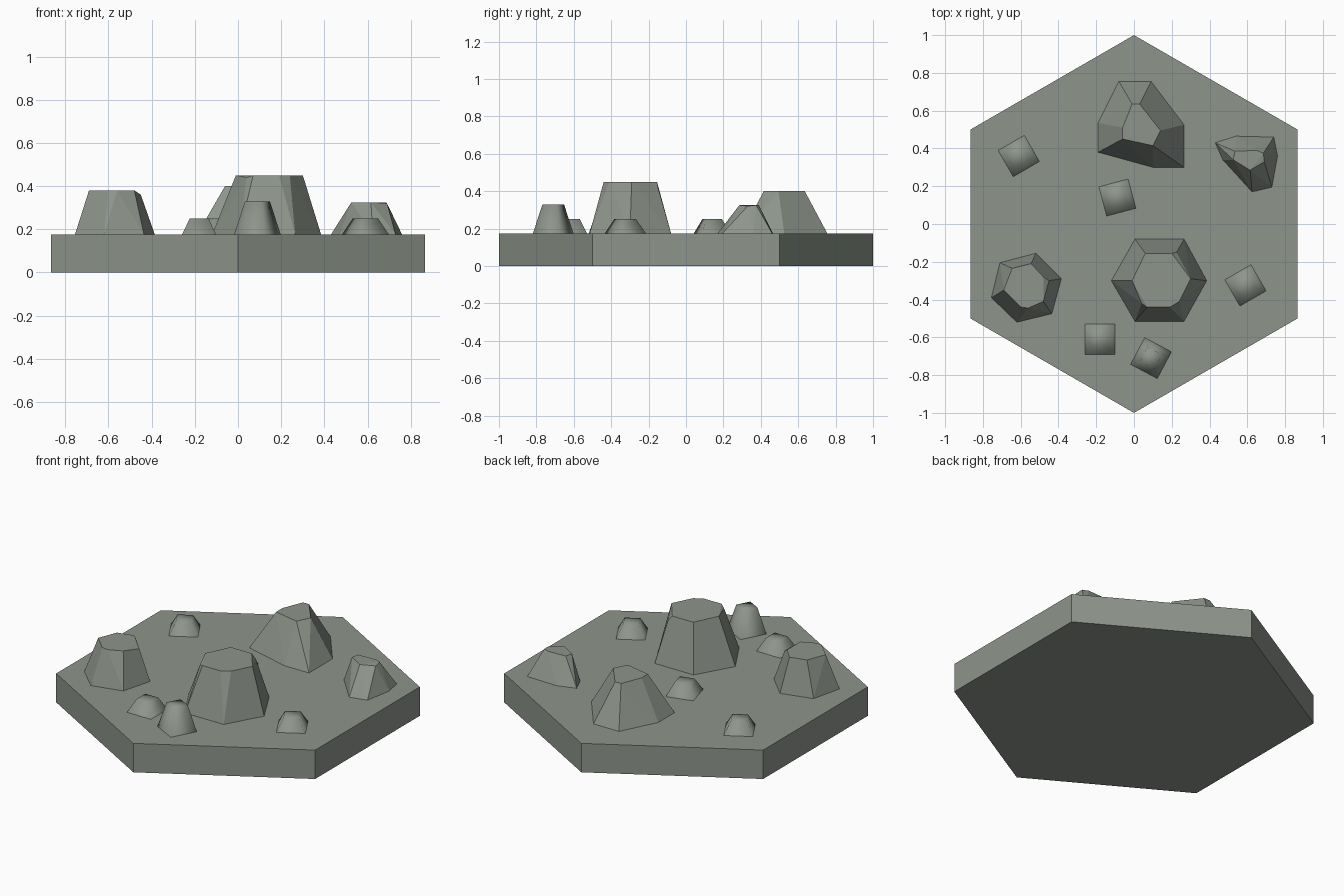
import bpy, bmesh
from math import radians, sin, cos, pi

if "Cube" in bpy.data.objects:
    bpy.data.objects.remove(bpy.data.objects["Cube"])

Z0 = 0.175  # top of the slab
stone = bpy.data.materials.new("stone")
stone.diffuse_color = (0.27, 0.30, 0.26, 1)
stone.use_nodes = True
stone.node_tree.nodes["Principled BSDF"].inputs["Base Color"].default_value = stone.diffuse_color


def finish(bm, name, smooth=False):
    bmesh.ops.recalc_face_normals(bm, faces=bm.faces)
    me = bpy.data.meshes.new(name)
    bm.to_mesh(me)
    bm.free()
    me.materials.append(stone)
    for p in me.polygons:
        p.use_smooth = smooth
    ob = bpy.data.objects.new(name, me)
    bpy.context.collection.objects.link(ob)
    return ob


def hull_rock(name, base, top):
    """Faceted boulder: convex hull of a footprint and chipped top points."""
    bm = bmesh.new()
    for x, y in base:
        bm.verts.new((x, y, Z0))
    for x, y, z in top:
        bm.verts.new((x, y, z))
    r = bmesh.ops.convex_hull(bm, input=bm.verts)
    loose = {e for e in r["geom_interior"] + r["geom_unused"]
             if isinstance(e, bmesh.types.BMVert)}
    bmesh.ops.delete(bm, geom=list(loose), context='VERTS')
    bmesh.ops.dissolve_limit(bm, angle_limit=radians(2), verts=bm.verts, edges=bm.edges)
    finish(bm, name)


def pebble(name, x, y, turn, top):
    """Small square tapered stone, softly shaded, open underneath."""
    bm = bmesh.new()
    rings = []
    for half, z in ((0.08, Z0), (0.043, top)):
        r = half * 2 ** 0.5
        rings.append([bm.verts.new((x + r * cos(radians(turn + 45 + 90 * i)),
                                    y + r * sin(radians(turn + 45 + 90 * i)), z))
                      for i in range(4)])
    lo, hi = rings
    for i in range(4):
        j = (i + 1) % 4
        bm.faces.new((lo[i], lo[j], hi[j], hi[i]))
    bm.faces.new(hi)
    finish(bm, name, True)


# hexagonal ground slab
bm = bmesh.new()
f = bm.faces.new([bm.verts.new((cos(pi / 6 + i * pi / 3), sin(pi / 6 + i * pi / 3), 0))
                  for i in range(6)])
ext = bmesh.ops.extrude_face_region(bm, geom=[f], use_keep_orig=True)
bmesh.ops.translate(bm, vec=(0, 0, Z0),
                    verts=[v for v in ext["geom"] if isinstance(v, bmesh.types.BMVert)])
finish(bm, "hexagon_ground")

# four boulders
hull_rock("centre_boulder",
          [(-0.12, -0.30), (0.005, -0.08), (0.265, -0.08),
           (0.385, -0.30), (0.265, -0.515), (0.005, -0.515)],
          [(-0.01, -0.30, 0.45), (0.06, -0.155, 0.45), (0.20, -0.155, 0.45),
           (0.225, -0.15, 0.42), (0.30, -0.29, 0.45), (0.24, -0.41, 0.45),
           (0.19, -0.44, 0.45), (0.07, -0.44, 0.45), (0.04, -0.42, 0.44)])
hull_rock("back_boulder",
          [(-0.19, 0.535), (-0.08, 0.755), (0.09, 0.755), (0.265, 0.525),
           (0.265, 0.30), (0.10, 0.30), (-0.19, 0.38)],
          [(-0.01, 0.635, 0.40), (0.03, 0.635, 0.40), (0.14, 0.495, 0.40),
           (0.10, 0.415, 0.40), (-0.06, 0.45, 0.40), (-0.06, 0.51, 0.40)])
hull_rock("right_boulder",
          [(0.43, 0.43), (0.54, 0.465), (0.74, 0.46), (0.76, 0.36),
           (0.73, 0.195), (0.625, 0.17), (0.47, 0.34)],
          [(0.535, 0.385, 0.325), (0.65, 0.39, 0.325), (0.685, 0.375, 0.325),
           (0.69, 0.33, 0.32), (0.615, 0.285, 0.325), (0.525, 0.34, 0.325)])
hull_rock("left_boulder",
          [(-0.71, -0.205), (-0.52, -0.155), (-0.385, -0.29),
           (-0.435, -0.475), (-0.62, -0.52), (-0.755, -0.39)],
          [(-0.645, -0.235, 0.38), (-0.545, -0.21, 0.38), (-0.48, -0.28, 0.38),
           (-0.45, -0.30, 0.36), (-0.48, -0.41, 0.38), (-0.56, -0.445, 0.38),
           (-0.60, -0.44, 0.38), (-0.69, -0.35, 0.38)])

# small stones
for i, p in enumerate([(-0.61, 0.36, 30, 0.25), (-0.088, 0.14, 15, 0.25),
                       (0.59, -0.325, 30, 0.25), (-0.18, -0.61, 0, 0.25),
                       (0.09, -0.71, -28, 0.328)]):
    pebble(f"small_stone_{i + 1}", *p)
